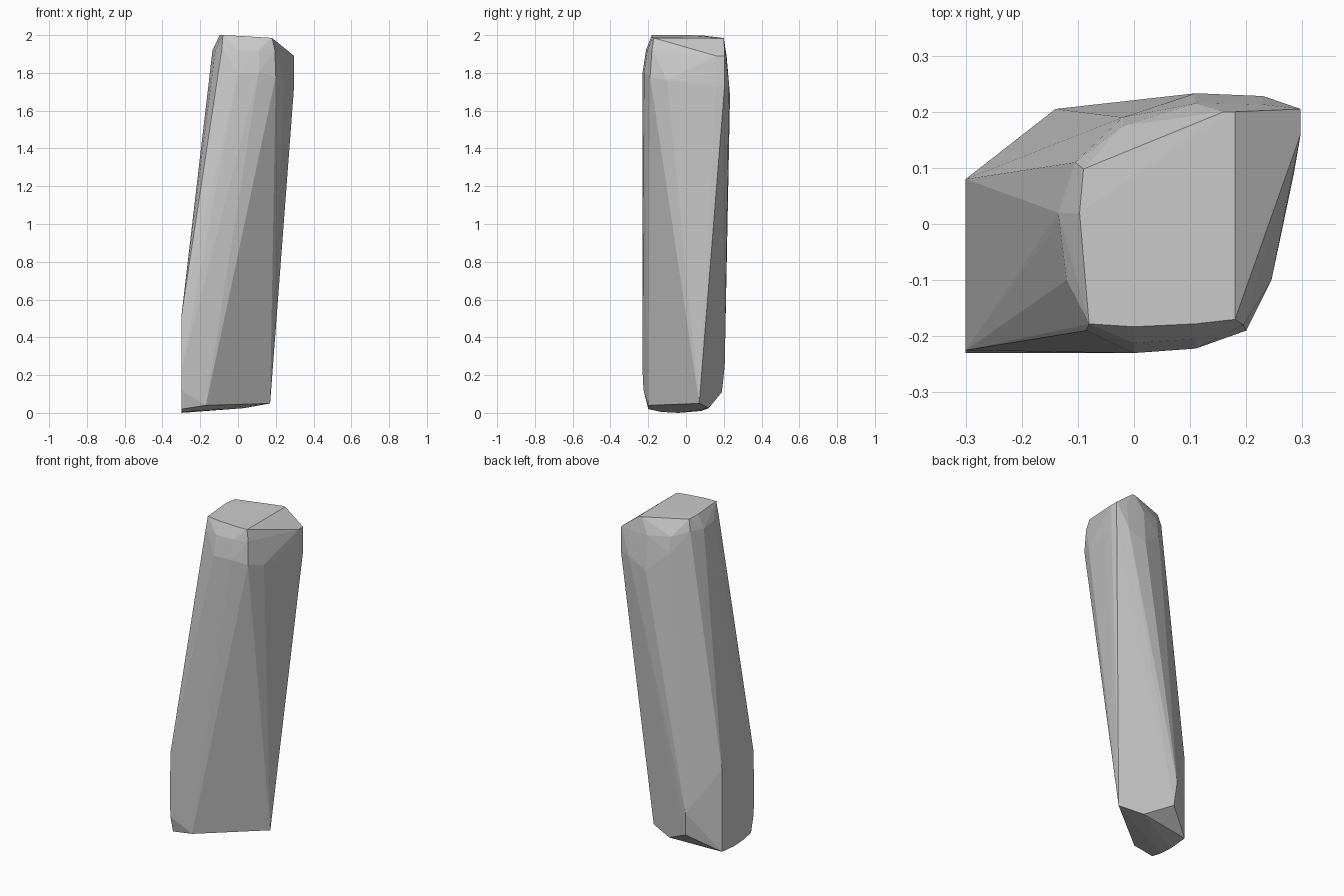
import bpy
import bmesh

# Leaning, chipped stone pillar: convex hull of a few corner rings
bottom_corners = [
    (-0.30, 0.08, 0.01), (-0.30, -0.04, 0.00), (-0.30, -0.13, 0.005),
    (-0.30, -0.20, 0.02), (-0.30, -0.225, 0.12), (-0.30, -0.23, 0.22),
    (-0.17, -0.20, 0.04), (0.17, 0.07, 0.05), (0.03, 0.12, 0.025),
    (-0.13, 0.19, 0.11), (-0.14, 0.205, 0.25),
]
left_face_top = [(-0.30, 0.08, 0.51), (-0.30, -0.225, 0.51)]
shoulder = [
    (-0.15, -0.02, 1.78), (-0.09, -0.20, 1.78), (0.00, -0.23, 1.80),
    (0.11, -0.222, 1.80), (0.20, -0.19, 1.78), (0.245, -0.10, 1.76),
    (0.285, 0.09, 1.74), (0.297, 0.16, 1.73), (0.297, 0.205, 1.74),
    (0.23, 0.228, 1.74), (0.11, 0.233, 1.68), (-0.02, 0.19, 1.80),
]
rim = [
    (-0.135, 0.02, 1.92), (-0.12, -0.10, 1.92), (-0.085, -0.19, 1.93),
    (0.00, -0.212, 1.92), (0.11, -0.205, 1.92), (0.195, -0.18, 1.92),
    (0.297, 0.16, 1.89), (0.297, 0.205, 1.89), (0.23, 0.213, 1.89),
    (0.11, 0.215, 1.89), (-0.02, 0.175, 1.90), (-0.105, 0.11, 1.93),
]
top_face = [
    (-0.09, 0.098, 1.997), (-0.097, 0.02, 2.00), (-0.08, -0.178, 2.00),
    (0.00, -0.183, 1.996), (0.11, -0.178, 1.989), (0.18, -0.17, 1.985),
    (0.18, 0.20, 1.983), (0.16, 0.20, 1.984),
]

bm = bmesh.new()
for p in bottom_corners + left_face_top + shoulder + rim + top_face:
    bm.verts.new(p)
hull = bmesh.ops.convex_hull(bm, input=bm.verts[:])
loose = [v for v in bm.verts if not v.link_faces]
bmesh.ops.delete(bm, geom=loose, context='VERTS')
bmesh.ops.recalc_face_normals(bm, faces=bm.faces[:])

mesh = bpy.data.meshes.new("stone_pillar")
bm.to_mesh(mesh)
bm.free()
pillar = bpy.data.objects.new("stone_pillar", mesh)
bpy.context.collection.objects.link(pillar)
